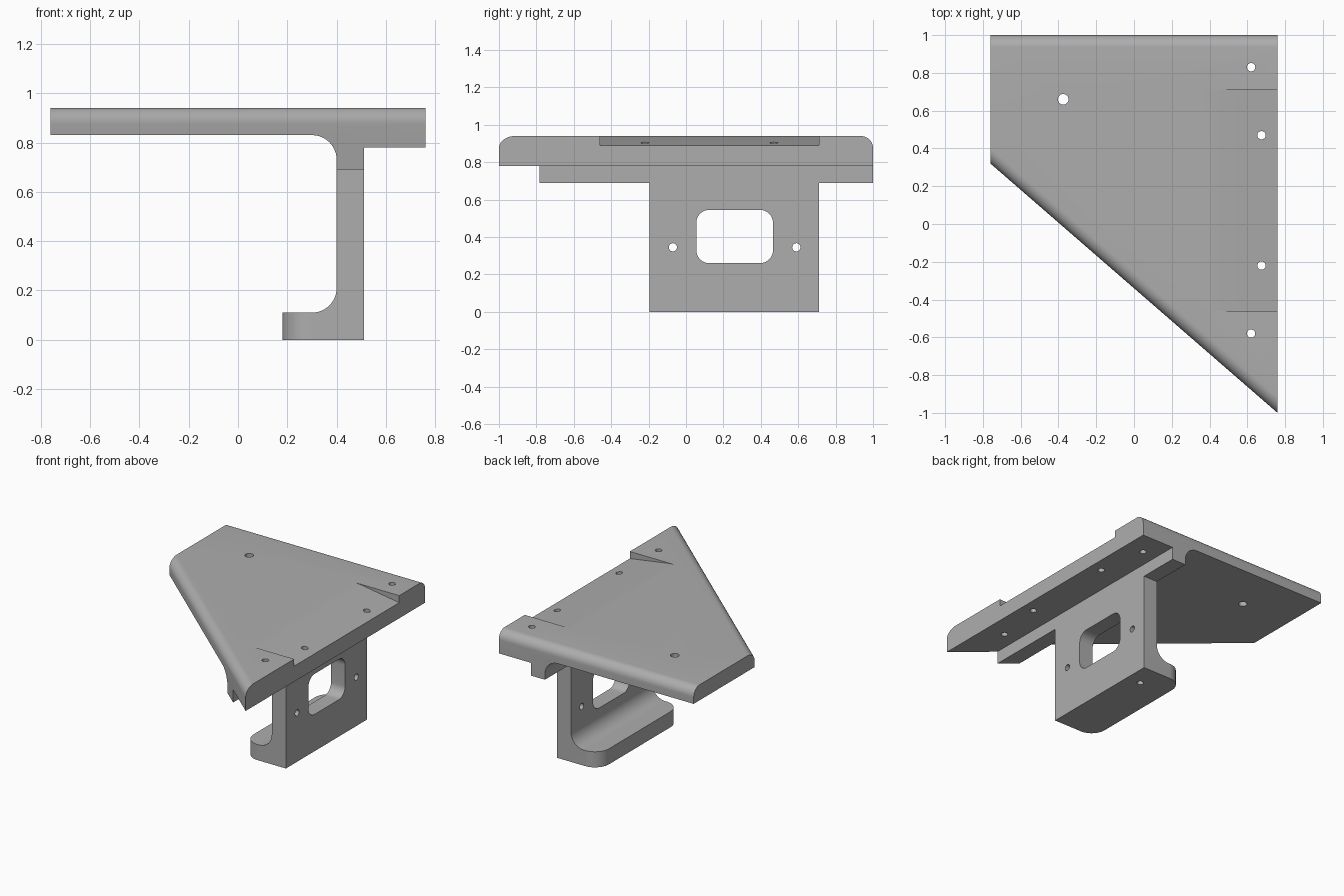
import bpy, bmesh, math
from mathutils import Vector

default = bpy.data.objects.get("Cube")
if default:
    bpy.data.objects.remove(default, do_unlink=True)

grey = bpy.data.materials.new("plain_grey")
grey.use_nodes = True
colour = (0.42, 0.42, 0.42, 1)
grey.diffuse_color = colour
grey.node_tree.nodes["Principled BSDF"].inputs["Base Color"].default_value = colour


def arc(cx, cy, r, start, end, steps=12):
    angles = [math.radians(start + (end - start) * i / steps) for i in range(steps + 1)]
    return [(cx + r * math.cos(a), cy + r * math.sin(a)) for a in angles]


def prism(name, points, axis, low, high, round_top=(), radius=0.065):
    """Extrude a 2D outline along an axis; round_top lists outline sides to round at the high end."""
    place = {"x": lambda p, d: (d, p[0], p[1]),
             "y": lambda p, d: (p[0], d, p[1]),
             "z": lambda p, d: (p[0], p[1], d)}[axis]
    bm = bmesh.new()
    base = [bm.verts.new(place(p, low)) for p in points]
    top = [bm.verts.new(place(p, high)) for p in points]
    bm.faces.new(base)
    bm.faces.new(top)
    n = len(points)
    for i in range(n):
        j = (i + 1) % n
        bm.faces.new((base[i], base[j], top[j], top[i]))
    bmesh.ops.recalc_face_normals(bm, faces=bm.faces)
    if round_top:
        edges = [bm.edges.get((top[i], top[(i + 1) % n])) for i in round_top]
        bmesh.ops.bevel(bm, geom=edges, offset=radius, segments=10, profile=0.5, affect="EDGES")
    mesh = bpy.data.meshes.new(name)
    bm.to_mesh(mesh)
    bm.free()
    mesh.materials.append(grey)
    obj = bpy.data.objects.new(name, mesh)
    bpy.context.collection.objects.link(obj)
    return obj


def combine(obj, tool, operation):
    tool.hide_render = True
    mod = obj.modifiers.new("cut", "BOOLEAN")
    mod.operation, mod.solver, mod.object = operation, "EXACT", tool
    bpy.context.view_layer.objects.active = obj
    bpy.ops.object.modifier_apply(modifier=mod.name)
    bpy.data.objects.remove(tool, do_unlink=True)


def drill(obj, u, v, r, axis, low, high):
    combine(obj, prism("drill", arc(u, v, r, 0, 345, 23), axis, low, high), "DIFFERENCE")


# Top plate: side section with a rib, trimmed to the tapered outline
section = [(-0.9, 1.1), (-0.9, 0.83)] + arc(0.30, 0.73, 0.10, 90, 0)
section += [(0.40, 0.69), (0.51, 0.69), (0.51, 0.78), (0.9, 0.78), (0.9, 1.1)]
top_plate = prism("top_plate", section, "y", -1.2, 1.2)
outline = [(-0.76, 0.32), (0.76, -1.0), (0.76, 1.0), (-0.76, 1.0)]
combine(top_plate, prism("outline", outline, "z", 0.5, 0.94, round_top=(0, 2)), "INTERSECT")

# Shallow sloping recess along the right edge
slope = [(0.37, 0.942), (0.42, 0.9395), (0.47, 0.935), (0.80, 0.884), (0.80, 1.0), (0.37, 1.0)]
combine(top_plate, prism("recess", slope, "y", -0.46, 0.71), "DIFFERENCE")

# Plate holes
for x, y, r in ((-0.375, 0.66, 0.028), (0.62, 0.83, 0.022), (0.62, -0.58, 0.022),
                (0.675, 0.47, 0.022), (0.675, -0.22, 0.022)):
    drill(top_plate, x, y, r, "z", 0.6, 1.1)

# Bracket: upright web and foot with an inner fillet
side = [(0.51, 0), (0.51, 0.69), (0.40, 0.69)] + arc(0.30, 0.21, 0.10, 0, -90)
side += [(0.18, 0.11), (0.18, 0)]
bracket = prism("bracket", side, "y", -0.195, 0.71)

# Round the foot corners in plan
plan = [(0.6, -0.195), (0.6, 0.71)] + arc(0.29, 0.60, 0.11, 90, 180)
plan += arc(0.29, -0.085, 0.11, 180, 270)
combine(bracket, prism("plan", plan, "z", -0.1, 0.8), "INTERSECT")

# Window and bolt holes through the web
window = []
for y, z, a in ((0.395, 0.475, 0), (0.125, 0.475, 90), (0.125, 0.33, 180), (0.395, 0.33, 270)):
    window += arc(y, z, 0.07, a, a + 90)
combine(bracket, prism("window", window, "x", 0.3, 0.7), "DIFFERENCE")
for y in (-0.07, 0.59):
    drill(bracket, y, 0.345, 0.022, "x", 0.3, 0.7)

# Blind hole under the foot
drill(bracket, 0.40, 0.54, 0.022, "z", -0.1, 0.08)

# Smooth shading with sharp edges kept
bpy.ops.object.select_all(action="DESELECT")
for obj in (top_plate, bracket):
    obj.select_set(True)
    bpy.context.view_layer.objects.active = obj
bpy.ops.object.shade_smooth_by_angle(angle=math.radians(30))
